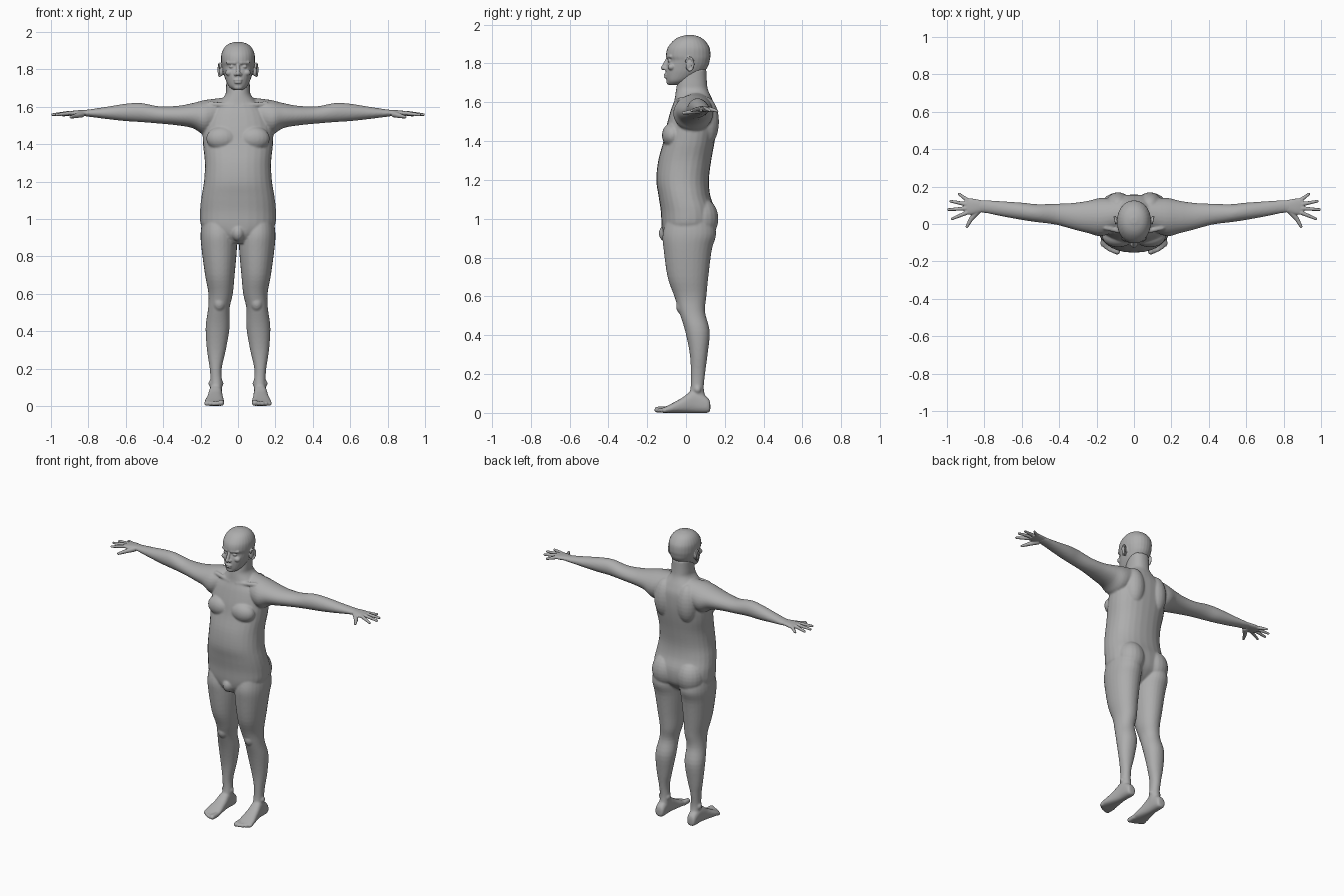
import bpy, bmesh, math
from mathutils import Vector, Matrix

cube = bpy.data.objects.get("Cube")
if cube:
    bpy.data.objects.remove(cube, do_unlink=True)

skin = bpy.data.materials.new("plain grey")
skin.use_nodes = True
GREY = (0.42, 0.42, 0.42, 1)
skin.diffuse_color = GREY
skin.node_tree.nodes["Principled BSDF"].inputs["Base Color"].default_value = GREY

SIDES = (1, -1)
ALONG = {
    "x": lambda t, a, b: (t, a, b),
    "y": lambda t, a, b: (a, t, b),
    "z": lambda t, a, b: (a, b, t),
}


def spline(rows, steps=4):
    """Catmull-Rom resampling of section rows."""
    rows = [Vector(r) for r in rows]
    out = []
    for i in range(len(rows) - 1):
        p, q = rows[i], rows[i + 1]
        before, after = rows[max(i - 1, 0)], rows[min(i + 2, len(rows) - 1)]
        for k in range(steps):
            t = k / steps
            m, n = (q - before) / 2, (after - p) / 2
            out.append(p + m * t + (3 * (q - p) - 2 * m - n) * t**2 + (2 * (p - q) + m + n) * t**3)
    return out + [rows[-1]]


def loft(bm, axis, rows, side=1, power=2.3, count=28):
    """Rows hold: position, low and high of one cross axis, low and high of the other."""
    rings = []
    for t, a0, a1, b0, b1 in spline(rows):
        ring = []
        for k in range(count):
            ang = math.tau * k / count
            u, v = (math.copysign(abs(f(ang)) ** (2 / power), f(ang)) for f in (math.cos, math.sin))
            x, y, z = ALONG[axis](t, (a0 + a1 + u * (a1 - a0)) / 2, (b0 + b1 + v * (b1 - b0)) / 2)
            ring.append(bm.verts.new((x * side, y, z)))
        rings.append(ring)
    for low, high in zip(rings, rings[1:]):
        for k in range(count):
            n = (k + 1) % count
            bm.faces.new((low[k], low[n], high[n], high[k]))
    bm.faces.new(rings[0])
    bm.faces.new(rings[-1])


def ball(bm, centre, radii, side=1, tilt=0):
    m = Matrix.Translation((centre[0] * side, centre[1], centre[2]))
    m = m @ Matrix.Rotation(tilt, 4, "X") @ Matrix.Diagonal((*radii, 1))
    bmesh.ops.create_uvsphere(bm, u_segments=20, v_segments=14, radius=1, matrix=m)


def capsule(bm, start, end, r1, r2, side=1):
    p, q = Vector(start), Vector(end)
    p.x, q.x = p.x * side, q.x * side
    turn = (q - p).to_track_quat("Z", "Y").to_matrix().to_4x4()
    bmesh.ops.create_cone(bm, cap_ends=True, segments=16, radius1=r1, radius2=r2,
                          depth=(q - p).length, matrix=Matrix.Translation((p + q) / 2) @ turn)
    ball(bm, p, (r1,) * 3)
    ball(bm, q, (r2,) * 3)


def finish(bm, name, voxel, rounds):
    """Fuse the overlapping pieces into one smooth skin."""
    bmesh.ops.recalc_face_normals(bm, faces=bm.faces)
    mesh = bpy.data.meshes.new(name)
    bm.to_mesh(mesh)
    bm.free()
    mesh.materials.append(skin)
    obj = bpy.data.objects.new(name, mesh)
    bpy.context.collection.objects.link(obj)
    fuse = obj.modifiers.new("fuse", "REMESH")
    fuse.mode = "VOXEL"
    fuse.voxel_size = voxel
    fuse.use_smooth_shade = True
    soft = obj.modifiers.new("soften", "SMOOTH")
    soft.factor = 0.5
    soft.iterations = rounds


# Torso and neck
body = bmesh.new()
torso = [
    (.87, .05, -.09, .06), (.91, .13, -.115, .11), (.96, .195, -.125, .145),
    (1.04, .203, -.13, .15), (1.12, .195, -.142, .125), (1.2, .182, -.153, .118),
    (1.3, .177, -.143, .13), (1.4, .187, -.116, .148), (1.48, .187, -.1, .157),
    (1.56, .165, -.078, .155), (1.61, .12, -.06, .138), (1.66, .071, -.052, .115),
    (1.7, .064, -.045, .108), (1.77, .062, -.03, .105),
]
loft(body, "z", [(z, -w, w, f, b) for z, w, f, b in torso])
ball(body, (0, -.1, .925), (.035, .04, .045))

arm = [
    (.06, -.02, .13, 1.5, 1.65), (.17, -.065, .14, 1.45, 1.637), (.24, -.05, .125, 1.485, 1.62),
    (.32, -.03, .113, 1.5, 1.605), (.42, -.003, .108, 1.51, 1.602), (.52, .01, .106, 1.518, 1.62),
    (.6, .022, .114, 1.523, 1.616), (.7, .04, .121, 1.534, 1.6), (.8, .06, .128, 1.547, 1.585),
    (.84, .06, .128, 1.552, 1.582),
]
leg = [
    (1, .02, .19, -.1, .14), (.92, .008, .2, -.12, .155), (.84, .006, .195, -.115, .133),
    (.7, .018, .176, -.095, .115), (.6, .028, .158, -.06, .105), (.52, .045, .16, -.035, .098),
    (.42, .045, .173, -.004, .122), (.3, .065, .166, .02, .111), (.2, .087, .151, .025, .098),
    (.12, .085, .147, .022, .092), (.05, .085, .15, 0, .11),
]
foot = [
    (.125, .1, .14, .012, .05), (.11, .088, .15, 0, .08), (.04, .085, .155, 0, .115),
    (-.02, .08, .165, 0, .078), (-.08, .074, .178, 0, .045), (-.12, .078, .176, 0, .026),
]
for s in SIDES:
    loft(body, "x", arm, s, 2)
    loft(body, "z", leg, s, 2.1)
    loft(body, "y", foot, s, 2.5)
    # Chest, shoulder blades, buttocks, collar bones, kneecaps and ankles
    ball(body, (.085, -.068, 1.43), (.085, .056, .065), s)
    ball(body, (.085, .1, 1.5), (.07, .07, .13), s)
    ball(body, (.092, .075, 1), (.092, .092, .11), s)
    capsule(body, (.025, -.05, 1.605), (.15, -.02, 1.615), .012, .014, s)
    ball(body, (.1, -.015, .55), (.035, .036, .045), s)
    for x in (.09, .146):
        ball(body, (x, .06, .12), (.012, .018, .018), s)
    # Toes, from big to little
    for i in range(5):
        x = .09 + .0195 * i
        r = .0165 if i == 0 else .0125
        capsule(body, (x, -.1, .017), (x, -.147 + .0025 * i * i, r), r, r, s)
finish(body, "body", .006, 4)

# Head
head = bmesh.new()
skull = [
    (1.69, .025, -.088, -.03), (1.71, .05, -.1, .02), (1.75, .069, -.105, .085),
    (1.785, .079, -.102, .113), (1.815, .086, -.094, .122), (1.84, .09, -.103, .126),
    (1.88, .089, -.095, .122), (1.915, .074, -.068, .1), (1.936, .05, -.036, .072),
    (1.947, .015, .005, .035),
]
loft(head, "z", [(z, -w, w, f, b) for z, w, f, b in skull], power=2.1)
# Nose, lips and chin
capsule(head, (0, -.096, 1.82), (0, -.117, 1.777), .009, .012)
for z, w in ((1.742, .024), (1.73, .021)):
    ball(head, (0, -.102, z), (w, .012, .007))
ball(head, (0, -.085, 1.705), (.026, .016, .016))
for s in SIDES:
    ball(head, (.013, -.106, 1.773), (.009, .012, .009), s)
    # Brow, eye and cheek
    capsule(head, (.016, -.094, 1.835), (.055, -.078, 1.836), .01, .009, s)
    ball(head, (.034, -.083, 1.814), (.015, .012, .009), s)
    ball(head, (.046, -.074, 1.782), (.022, .02, .018), s)
    # Ear: thin shell with a raised rim
    ball(head, (.09, .017, 1.795), (.013, .018, .032), s, -.2)
    rim = []
    for k in range(9):
        a = math.radians(-100 + 32 * k)
        rim.append((.1 + .004 * math.cos(a), .019 + .02 * math.cos(a), 1.797 + .034 * math.sin(a)))
    for p, q in zip(rim, rim[1:]):
        capsule(head, p, q, .0055, .0055, s)
finish(head, "head", .004, 2)

# Hands
palm = [
    (.79, .066, .122, 1.553, 1.58), (.83, .06, .13, 1.553, 1.582),
    (.87, .05, .137, 1.551, 1.58), (.905, .052, .137, 1.552, 1.575),
]
fingers = [
    ((.895, .06, 1.566), (.972, .028, 1.557)),
    ((.9, .083, 1.567), (.992, .077, 1.558)),
    ((.9, .106, 1.566), (.98, .122, 1.557)),
    ((.89, .127, 1.564), (.935, .16, 1.555)),
]
for s, label in zip(SIDES, ("left", "right")):
    hand = bmesh.new()
    loft(hand, "x", palm, s, 2.3)
    for root, tip in fingers:
        capsule(hand, root, tip, .0115, .0075, s)
    # Thumb
    capsule(hand, (.835, .07, 1.56), (.872, .025, 1.55), .017, .012, s)
    capsule(hand, (.872, .025, 1.55), (.893, -.013, 1.545), .012, .008, s)
    finish(hand, label + "_hand", .004, 1)
